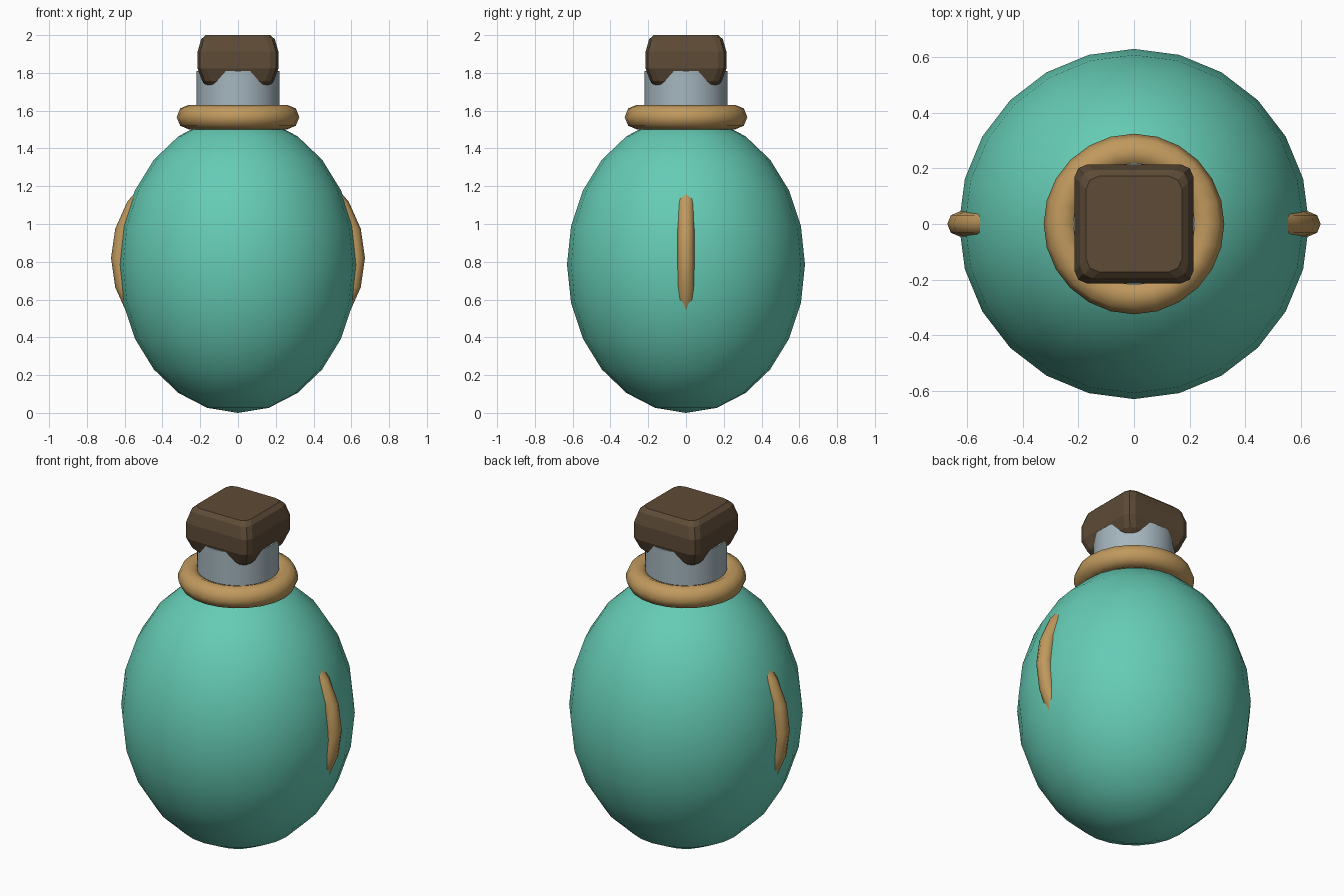
import bpy, bmesh
from math import sin, cos, pi, radians

if "Cube" in bpy.data.objects:
    bpy.data.objects.remove(bpy.data.objects["Cube"])


def material(name, rgb):
    m = bpy.data.materials.new(name)
    m.diffuse_color = (*rgb, 1)
    m.use_nodes = True
    m.node_tree.nodes["Principled BSDF"].inputs["Base Color"].default_value = m.diffuse_color
    return m


TEAL = material("teal_glass", (0.13, 0.60, 0.46))
TAN = material("tan_trim", (0.53, 0.32, 0.11))
BROWN = material("brown_cork", (0.11, 0.07, 0.037))
PALE = material("pale_glass", (0.38, 0.47, 0.52))


def finish(obj, name, mat, smooth=None):
    obj.name = name
    obj.data.materials.append(mat)
    if smooth:
        bpy.ops.object.select_all(action='DESELECT')
        obj.select_set(True)
        bpy.context.view_layer.objects.active = obj
        bpy.ops.object.shade_smooth_by_angle(angle=radians(smooth))
    return obj


def loft(name, rings, mat, smooth=None):
    """Skin a list of equal-length point rings and cap both ends."""
    bm = bmesh.new()
    loops = [[bm.verts.new(p) for p in ring] for ring in rings]
    n = len(loops[0])
    for a, b in zip(loops, loops[1:]):
        for i in range(n):
            j = (i + 1) % n
            bm.faces.new((a[i], a[j], b[j], b[i]))
    bm.faces.new(loops[0][::-1])
    bm.faces.new(loops[-1])
    bmesh.ops.recalc_face_normals(bm, faces=bm.faces)
    me = bpy.data.meshes.new(name)
    bm.to_mesh(me)
    bm.free()
    obj = bpy.data.objects.new(name, me)
    bpy.context.collection.objects.link(obj)
    return finish(obj, name, mat, smooth)


# Egg-shaped flask body
bpy.ops.mesh.primitive_uv_sphere_add(segments=24, ring_count=12, radius=1, location=(0, 0, 0.785))
body = bpy.context.object
body.scale = (0.63, 0.63, 0.785)
bpy.ops.object.transform_apply(location=False, rotation=False, scale=True)
finish(body, "flask_body", TEAL, 40)

# Neck
bpy.ops.mesh.primitive_cylinder_add(vertices=24, radius=0.22, depth=0.36, location=(0, 0, 1.63))
finish(bpy.context.object, "flask_neck", PALE, 40)

# Collar ring at the base of the neck
bpy.ops.mesh.primitive_torus_add(major_segments=24, minor_segments=8, major_radius=0.26,
                                 minor_radius=0.065, location=(0, 0, 1.566))
finish(bpy.context.object, "neck_collar", TAN, 60)


# Cork: rounded-square rings, bulging at mid height
def square_ring(w, z, c=0.045):
    corner = [(w, w - c), (w - 0.3 * c, w - 0.3 * c), (w - c, w)]
    pts = []
    for k in range(4):
        for x, y in corner:
            for _ in range(k):
                x, y = -y, x
            pts.append((x, y, z))
    return pts


cork_profile = [(0.170, 1.735), (0.190, 1.757), (0.214, 1.822),
                (0.214, 1.912), (0.195, 1.978), (0.172, 2.0)]
loft("cork_stopper", [square_ring(w, z) for w, z in cork_profile], BROWN)


# Side handles: arcs of tube sunk into the body
def handle(name, side):
    rings = []
    for k in range(7):
        a = radians(-48 + 16 * k)
        ring = []
        for i in range(8):
            t = 2 * pi * i / 8
            r = 0.515 + 0.045 * cos(t)
            ring.append((side * (0.112 + r * cos(a)), 0.045 * sin(t), 0.82 + r * sin(a)))
        rings.append(ring)
    loft(name, rings, TAN, 60)


handle("handle_right", 1)
handle("handle_left", -1)
